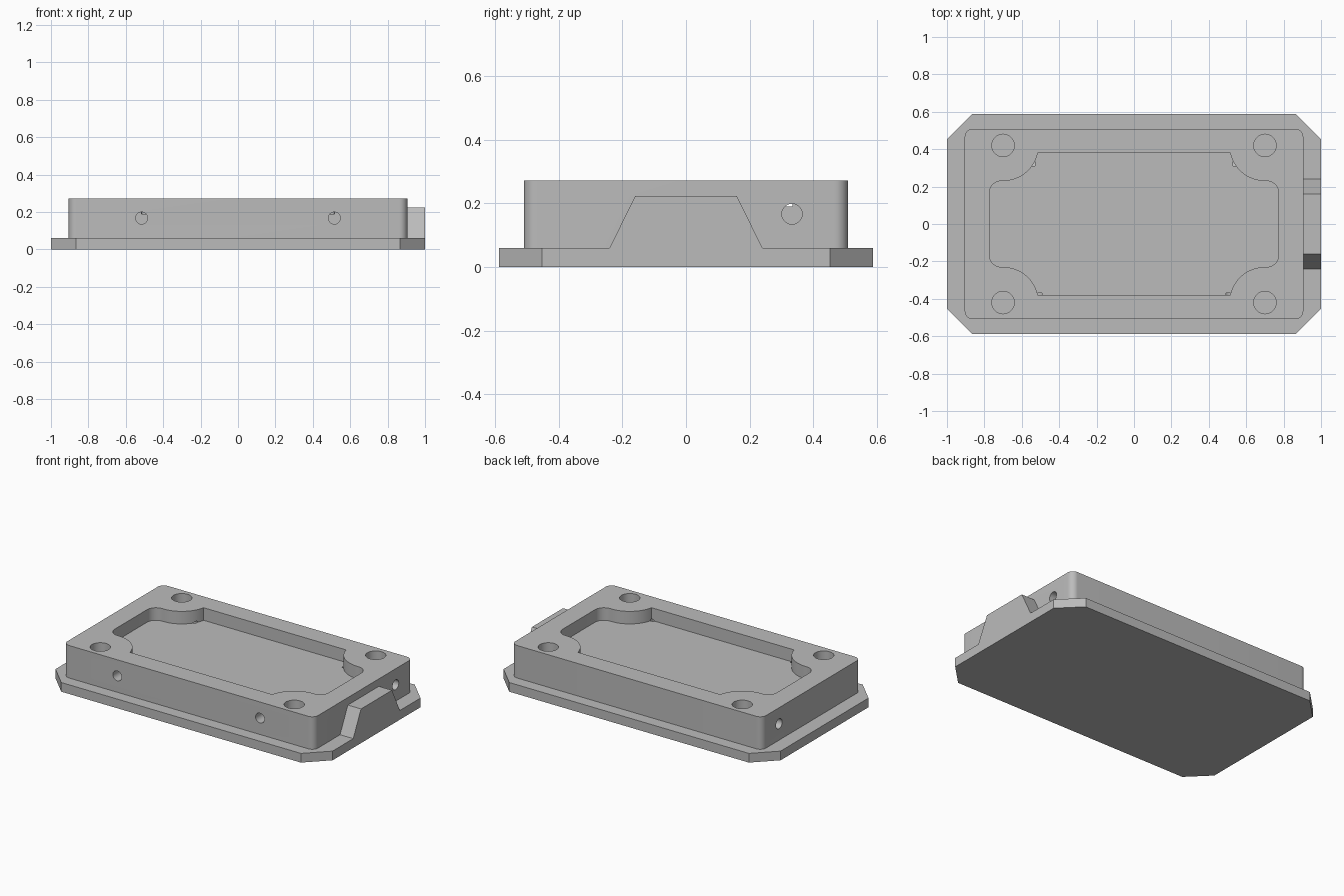
import bpy, bmesh, math
from mathutils import Matrix

if "Cube" in bpy.data.objects:
    bpy.data.objects.remove(bpy.data.objects["Cube"])

grey = bpy.data.materials.new("plain grey")
grey.diffuse_color = (0.5, 0.5, 0.5, 1)
grey.use_nodes = True
grey.node_tree.nodes["Principled BSDF"].inputs["Base Color"].default_value = grey.diffuse_color


def prism(name, outline, low, high, matrix=Matrix()):
    """Closed solid from a 2D outline, running from low to high along local z."""
    bm = bmesh.new()
    bottom = [bm.verts.new((x, y, low)) for x, y in outline]
    top = [bm.verts.new((x, y, high)) for x, y in outline]
    bm.faces.new(bottom[::-1])
    bm.faces.new(top)
    n = len(outline)
    for i in range(n):
        j = (i + 1) % n
        bm.faces.new((bottom[i], bottom[j], top[j], top[i]))
    bm.transform(matrix)
    bmesh.ops.recalc_face_normals(bm, faces=bm.faces[:])
    mesh = bpy.data.meshes.new(name)
    bm.to_mesh(mesh)
    bm.free()
    mesh.materials.append(grey)
    ob = bpy.data.objects.new(name, mesh)
    bpy.context.scene.collection.objects.link(ob)
    return ob


def arc(cx, cy, r, start, end, n):
    angles = [math.radians(start + (end - start) * i / n) for i in range(n + 1)]
    return [(cx + r * math.cos(a), cy + r * math.sin(a)) for a in angles]


def mirrored(quarter):
    """Turn a first-quadrant run (from +x to +y) into a closed outline."""
    half = quarter + [(-x, y) for x, y in reversed(quarter)]
    return half + [(-x, -y) for x, y in half]


def combine(target, other, operation):
    """Boolean the other solid into the target, with a second solver in reserve."""
    for solver in ('EXACT', 'MANIFOLD', 'FLOAT'):
        mod = target.modifiers.new("combine", 'BOOLEAN')
        mod.object, mod.operation, mod.solver = other, operation, solver
        bpy.context.view_layer.update()
        graph = bpy.context.evaluated_depsgraph_get()
        result = bpy.data.meshes.new_from_object(target.evaluated_get(graph))
        target.modifiers.remove(mod)
        if len(result.polygons) >= len(target.data.polygons):
            target.data = result
            break
    bpy.data.objects.remove(other)


def circle(cx, cy, r):
    return arc(cx, cy, r, 0, 360, 40)[:-1]


# Chamfered base flange
housing = prism("housing", mirrored([(1.0, 0.453), (0.865, 0.587)]), 0, 0.06)

# Rounded body
body = prism("body", mirrored(arc(0.863, 0.467, 0.042, 0, 90, 10)), 0.03, 0.272)
combine(housing, body, 'UNION')

# Trapezoid tab on the right end: local x, y, z become y, z, x
along_x = Matrix(((0, 0, 1, 0), (1, 0, 0, 0), (0, 1, 0, 0), (0, 0, 0, 1)))
tab = prism("tab", [(-0.255, 0.03), (0.255, 0.03), (0.16, 0.223), (-0.16, 0.223)],
            0.85, 1.0, along_x)
combine(housing, tab, 'UNION')

# Shallow pocket with scooped corners
fillet = arc(0.71, 0.167, 0.063, 0, 90, 8)
scoop = arc(0.70, 0.42, 0.19, 270, 192, 16)
pocket = prism("pocket_cutter", mirrored(fillet + scoop), 0.19, 0.4)
combine(housing, pocket, 'DIFFERENCE')

# Vertical screw holes in the corners
for sx in (-1, 1):
    for sy in (-1, 1):
        hole = prism("screw_hole_cutter", circle(0.70 * sx, 0.42 * sy, 0.06), 0.08, 0.4)
        combine(housing, hole, 'DIFFERENCE')

# Side holes, from each end and from the front, reaching the pocket
along_y = Matrix(((1, 0, 0, 0), (0, 0, 1, 0), (0, 1, 0, 0), (0, 0, 0, 1)))
for s in (-1, 1):
    low, high = sorted((0.53 * s, 1.1 * s))
    combine(housing, prism("end_hole_cutter", circle(0.333, 0.167, 0.032),
                           low, high, along_x), 'DIFFERENCE')
    combine(housing, prism("front_hole_cutter", circle(0.515 * s, 0.167, 0.032),
                           -0.8, -0.37, along_y), 'DIFFERENCE')

# Smooth the round walls, keep the edges crisp
bpy.context.view_layer.update()
for ob in bpy.context.view_layer.objects:
    ob.select_set(ob == housing)
bpy.context.view_layer.objects.active = housing
bpy.ops.object.shade_smooth_by_angle(angle=math.radians(30))
